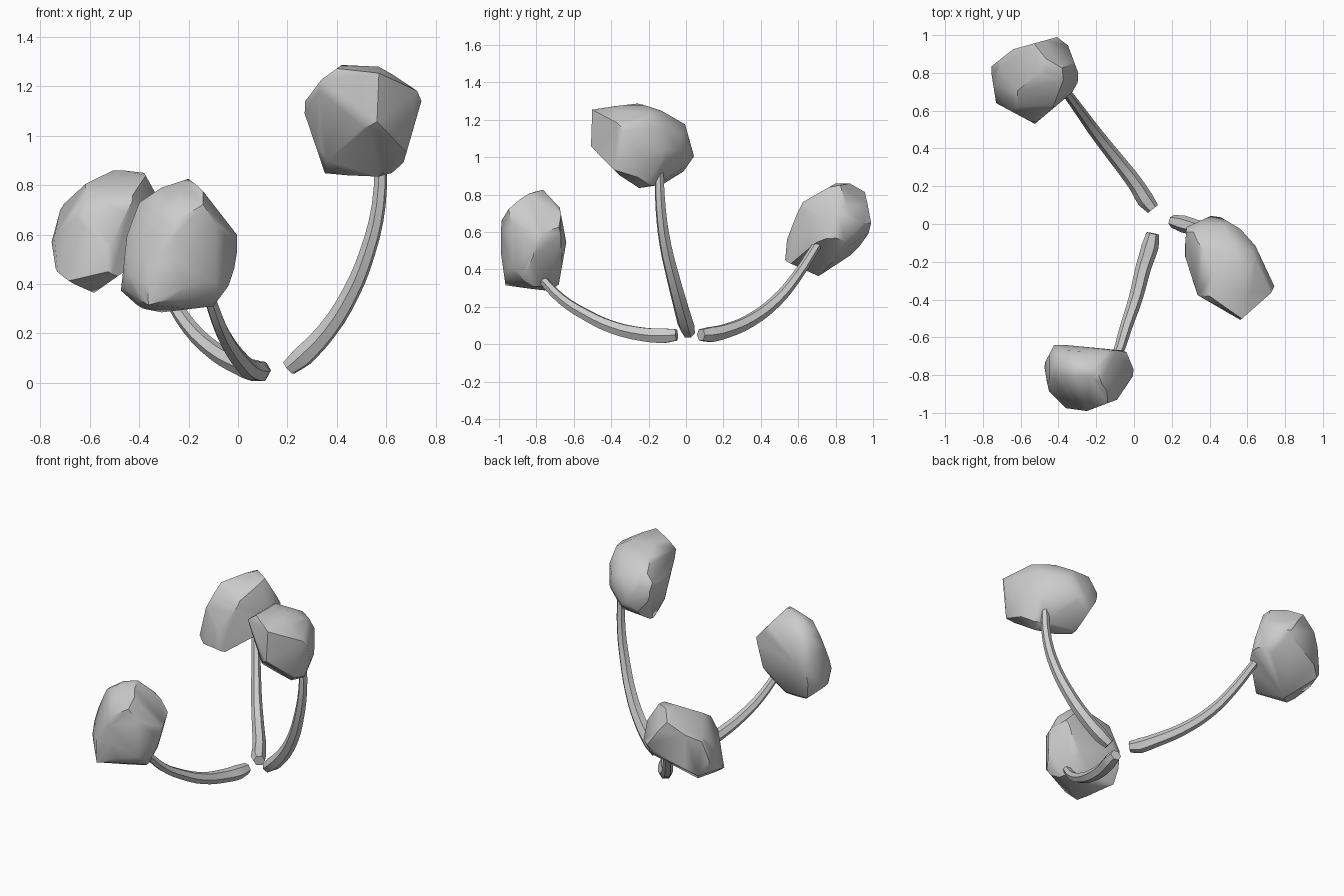
import bpy, bmesh
from math import sin, cos, radians
from mathutils import Vector


def view(azimuth, elevation):
    """Screen right and screen up directions of a parallel view."""
    a, e = radians(azimuth), radians(elevation)
    return (Vector((cos(a), sin(a), 0)),
            Vector((-sin(a) * sin(e), cos(a) * sin(e), cos(e))))


# front, right, top, two raised diagonals, one low diagonal:
# (directions, outline scale, outline rise, slack)
VIEWS = [(view(0, 0), 1, 0, 0), (view(90, 0), 1, 0, 0), (view(0, 90), 1, 0, 0),
         (view(35, 28), 0.976, 0.016, 0.006), (view(215, 28), 0.976, 0.016, 0.006),
         (view(140, -30), 1, 0, 0.012)]


def bud(name, centre, outlines):
    """Carve a faceted bud from a block, one flat cut per outline edge."""
    centre = Vector(centre)
    bm = bmesh.new()
    bmesh.ops.create_cube(bm, size=1.2)
    bmesh.ops.translate(bm, verts=bm.verts, vec=centre)
    for ((right, up), scale, rise, slack), outline in zip(VIEWS, outlines):
        outline = [(u * scale, v * scale + rise) for u, v in outline]
        for (u0, v0), (u1, v1) in zip(outline, outline[1:]):
            normal = (right * (v1 - v0) - up * (u1 - u0)).normalized()
            point = right * u0 + up * v0
            if normal.dot(centre - point) > 0:
                normal.negate()
            bmesh.ops.bisect_plane(bm, geom=bm.verts[:] + bm.edges[:] + bm.faces[:],
                                   plane_co=point + normal * slack, plane_no=normal,
                                   dist=1e-5, clear_outer=True)
            bmesh.ops.holes_fill(bm, edges=bm.edges[:], sides=0)
    # merge slivers and close the skin
    bmesh.ops.remove_doubles(bm, verts=bm.verts[:], dist=0.025)
    points = [v.co.copy() for v in bm.verts]
    bm.clear()
    for p in points:
        bm.verts.new(p)
    bmesh.ops.convex_hull(bm, input=bm.verts[:])
    loose = [v for v in bm.verts if not v.link_faces]
    bmesh.ops.delete(bm, geom=loose, context='VERTS')
    bmesh.ops.recalc_face_normals(bm, faces=bm.faces[:])
    mesh = bpy.data.meshes.new(name)
    bm.to_mesh(mesh)
    bm.free()
    obj = bpy.data.objects.new(name, mesh)
    bpy.context.collection.objects.link(obj)
    bpy.ops.object.select_all(action='DESELECT')
    obj.select_set(True)
    bpy.context.view_layer.objects.active = obj
    bpy.ops.object.shade_smooth_by_angle(angle=radians(45))


def stem(name, path):
    """Six-sided stalk, tapering towards the bud."""
    curve = bpy.data.curves.new(name, 'CURVE')
    curve.dimensions = '3D'
    curve.bevel_depth = 0.046
    curve.bevel_resolution = 1
    curve.resolution_u = 3
    curve.use_fill_caps = True
    spline = curve.splines.new('BEZIER')
    spline.bezier_points.add(len(path) - 1)
    for i, (p, co) in enumerate(zip(spline.bezier_points, path)):
        t = i / (len(path) - 1)
        p.co = co
        p.handle_left_type = p.handle_right_type = 'AUTO'
        p.radius = 0.75 if i == 0 else 1.08 - 0.55 * t
    spline.use_smooth = False
    obj = bpy.data.objects.new(name, curve)
    bpy.context.collection.objects.link(obj)
    bpy.ops.object.select_all(action='DESELECT')
    obj.select_set(True)
    bpy.context.view_layer.objects.active = obj
    bpy.ops.object.convert(target='MESH')
    bpy.ops.object.shade_smooth_by_angle(angle=radians(30))


# stalks
stem("back_stem", [(0.10, 0.08, 0.05), (0.06, 0.13, 0.052), (0.01, 0.21, 0.07),
                   (-0.09, 0.34, 0.125), (-0.20, 0.48, 0.23), (-0.28, 0.59, 0.36),
                   (-0.36, 0.70, 0.53)])
stem("front_stem", [(0.10, -0.05, 0.05), (0.085, -0.12, 0.046), (0.05, -0.23, 0.053),
                    (0.01, -0.39, 0.09), (-0.04, -0.54, 0.16), (-0.08, -0.67, 0.245),
                    (-0.12, -0.78, 0.36)])
stem("right_stem", [(0.205, 0.015, 0.06), (0.26, 0.0, 0.105), (0.36, -0.03, 0.21),
                    (0.455, -0.07, 0.36), (0.525, -0.11, 0.53), (0.57, -0.135, 0.72),
                    (0.58, -0.145, 0.95)])

# buds: outlines seen from front, right, top and the three diagonals
bud("back_bud", (-0.53, 0.77, 0.61), [
    [(-.33, .76), (-.38, .85), (-.55, .87), (-.665, .79), (-.72, .70), (-.755, .57),
     (-.73, .41), (-.61, .345), (-.44, .465)],
    [(.80, .86), (.945, .86), (1.0, .65), (.955, .545), (.74, .35), (.53, .445),
     (.54, .56), (.59, .69), (.625, .76), (.80, .86)],
    [(-.37, 1.0), (-.295, .80), (-.30, .72), (-.37, .66), (-.525, .53), (-.73, .64),
     (-.76, .83), (-.64, .925), (-.37, 1.0)],
    [(.28, 1.0), (.165, 1.174), (.115, 1.236), (-.10, 1.155), (-.19, 1.01),
     (-.25, .76), (-.115, .71), (.07, .69)],
    [(-.174, .366), (.01, .366), (.11, .317), (.20, .15), (.242, -.056), (.08, -.124),
     (-.2, .02), (-.28, .137), (-.26, .273), (-.174, .366)],
    [(.806, .945), (1.006, .945), (1.085, .788), (1.121, .57), (.976, .37),
     (.745, .436), (.709, .624), (.74, .758), (.806, .945)]])

bud("front_bud", (-0.23, -0.82, 0.55), [
    [(-.19, .83), (0, .655), (0, .555), (-.015, .46), (-.04, .39), (-.10, .31),
     (-.31, .285), (-.48, .32), (-.45, .595), (-.40, .73), (-.31, .79), (-.19, .83)],
    [(-.765, .83), (-.675, .73), (-.64, .545), (-.68, .32), (-.73, .283), (-.965, .315),
     (-.995, .525), (-.985, .67), (-.94, .77), (-.765, .83)],
    [(-.42, -.635), (-.055, -.67), (0, -.705), (-.005, -.805), (-.09, -.93),
     (-.25, -.99), (-.36, -.975), (-.45, -.885), (-.48, -.75), (-.42, -.635)],
    [(-.612, .516), (-.432, .317), (-.50, .087), (-.56, -.025), (-.866, -.006),
     (-.90, .205), (-.873, .33), (-.80, .44), (-.612, .516)],
    [(.64, .988), (.776, .90), (.826, .80), (.894, .627), (.845, .416), (.677, .41),
     (.478, .627), (.422, .789), (.64, .988)],
    [(-.34, .345), (-.158, .224), (-.085, .042), (-.133, -.11), (-.358, -.212),
     (-.55, .012), (-.545, .12), (-.448, .285), (-.34, .345)]])

bud("right_bud", (0.50, -0.22, 1.07), [
    [(.42, 1.287), (.57, 1.28), (.623, 1.25), (.75, 1.166), (.67, .89), (.595, .826),
     (.357, .834), (.27, 1.09), (.272, 1.14), (.337, 1.227), (.42, 1.287)],
    [(-.25, 1.288), (-.134, 1.25), (-.005, 1.176), (.043, 1.005), (-.053, .866),
     (-.283, .83), (-.52, 1.07), (-.52, 1.257), (-.25, 1.288)],
    [(.43, .053), (.563, -.026), (.643, -.116), (.75, -.344), (.563, -.508),
     (.336, -.376), (.267, -.16), (.278, -.016), (.43, .053)],
    [(.06, .87), (.208, .988), (.382, .92), (.47, .807), (.463, .646), (.407, .51),
     (.332, .49), (.152, .596), (.06, .87)],
    [(-.186, 1.466), (-.062, 1.335), (-.137, 1.03), (-.217, .894), (-.39, .98),
     (-.466, 1.11), (-.472, 1.23), (-.41, 1.385), (-.186, 1.466)],
    [(-.81, 1.115), (-.64, 1.194), (-.40, 1.188), (-.297, 1.15), (-.224, 1.01),
     (-.37, .794), (-.758, .812), (-.80, .95), (-.81, 1.115)]])
